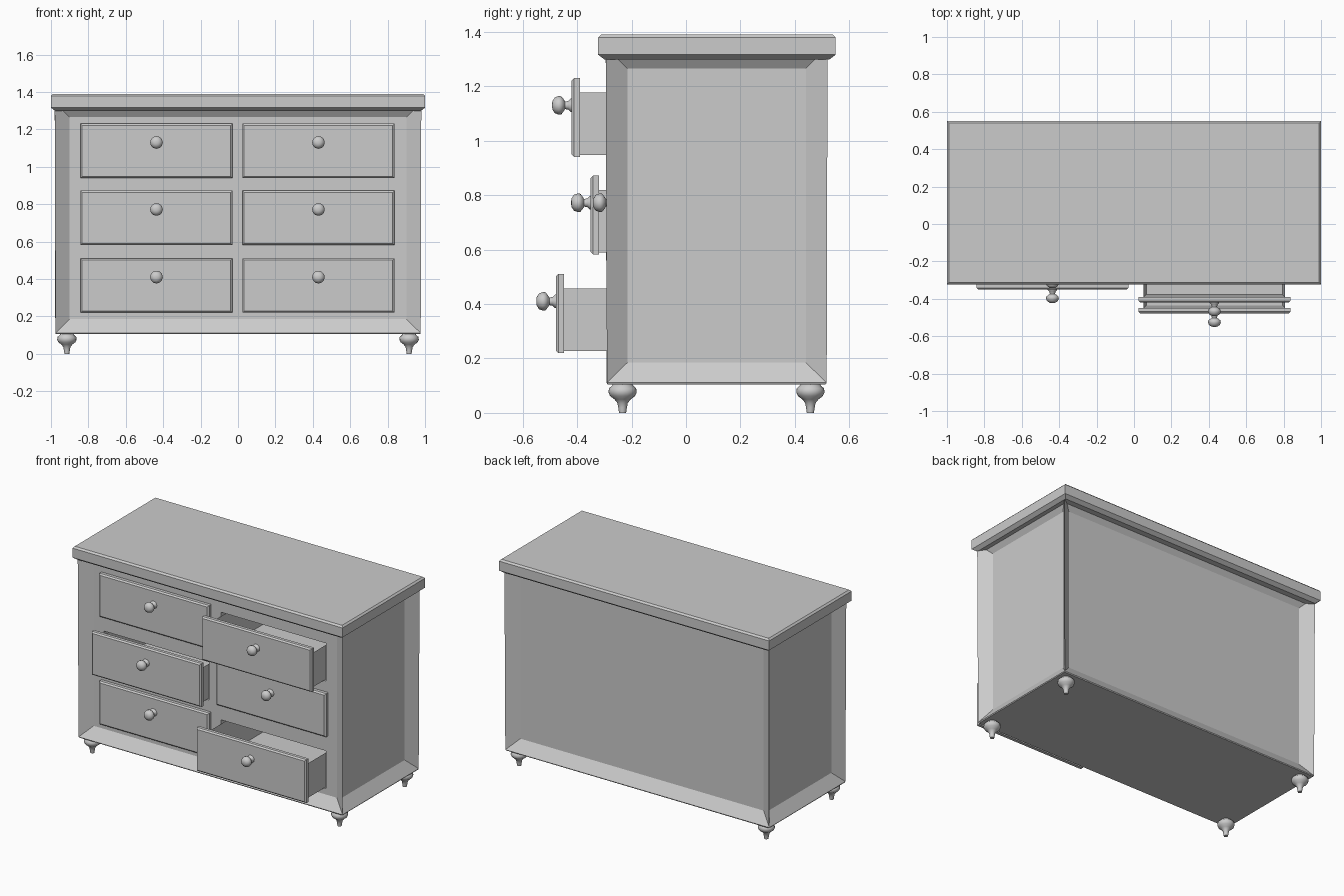
import bpy, bmesh, math
from mathutils import Matrix, Vector

if "Cube" in bpy.data.objects:
    bpy.data.objects.remove(bpy.data.objects["Cube"])


def finish(name, bm, smooth=False):
    bmesh.ops.recalc_face_normals(bm, faces=bm.faces)
    me = bpy.data.meshes.new(name)
    bm.to_mesh(me)
    bm.free()
    ob = bpy.data.objects.new(name, me)
    bpy.context.collection.objects.link(ob)
    if smooth:
        bpy.context.view_layer.objects.active = ob
        bpy.ops.object.select_all(action='DESELECT')
        ob.select_set(True)
        bpy.ops.object.shade_smooth_by_angle(angle=math.radians(50))
    return ob


def add_box(bm, lo, hi):
    lo, hi = Vector(lo), Vector(hi)
    m = Matrix.Translation((lo + hi) / 2) @ Matrix.Diagonal((*(hi - lo), 1))
    verts = bmesh.ops.create_cube(bm, size=1, matrix=m)["verts"]
    return list({f for v in verts for f in v.link_faces})


def chamfer(bm, test, width):
    edges = [e for e in bm.edges if all(test(v.co) for v in e.verts)]
    bmesh.ops.bevel(bm, geom=edges, offset=width, segments=1, affect='EDGES')


def add_lathe(bm, profile, matrix, segs):
    # profile of (radius, height) turned about local z, capped at both ends
    rings = [[bm.verts.new(matrix @ Vector((r * math.cos(2 * math.pi * i / segs),
                                            r * math.sin(2 * math.pi * i / segs), h)))
              for i in range(segs)] for r, h in profile]
    for a, b in zip(rings, rings[1:]):
        for i in range(segs):
            j = (i + 1) % segs
            bm.faces.new((a[i], a[j], b[j], b[i]))
    bm.faces.new(rings[0][::-1])
    bm.faces.new(rings[-1])


ROWS = (("bottom", 0.365), ("middle", 0.727), ("top", 1.085))
# column centre and y of each drawer's outer face, bottom row first
COLS = (("left", -0.436, (-0.27, -0.35, -0.27)),
        ("right", 0.43, (-0.478, -0.27, -0.42)))

# cabinet body with recessed panels on four sides
bm = bmesh.new()
faces = add_box(bm, (-0.98, -0.295, 0.105), (0.98, 0.52, 1.345))
bm.normal_update()
sides = [f for f in faces if abs(f.normal.z) < 0.5]
bmesh.ops.inset_individual(bm, faces=sides, thickness=0.08, depth=-0.055, use_even_offset=True)
chamfer(bm, lambda c: c.z < 0.11, 0.007)
body = finish("cabinet_body", bm)

# drawer openings cut through the front panel
bm = bmesh.new()
for _, z in ROWS:
    for _, x, _ in COLS:
        add_box(bm, (x - 0.388, -0.275, z - 0.141), (x + 0.388, 0.43, z + 0.112))
cutter = finish("drawer_opening_cutter", bm)
cutter.hide_render = True
mod = body.modifiers.new("openings", 'BOOLEAN')
mod.operation, mod.solver, mod.object = 'DIFFERENCE', 'EXACT', cutter
bpy.context.view_layer.objects.active = body
bpy.ops.object.modifier_apply(modifier=mod.name)
bpy.data.objects.remove(cutter)

# table top: stacked rectangles (inset from the full outline, height)
bm = bmesh.new()
loops = []
for d, z in ((0.024, 1.298), (0.0, 1.316), (0.0, 1.379), (0.011, 1.39)):
    loops.append([bm.verts.new((sx * (1 - d), y, z)) for sx, y in
                  ((-1, -0.323 + d), (1, -0.323 + d), (1, 0.55 - d), (-1, 0.55 - d))])
for a, b in zip(loops, loops[1:]):
    for i in range(4):
        j = (i + 1) % 4
        bm.faces.new((a[i], a[j], b[j], b[i]))
bm.faces.new(loops[0][::-1])
bm.faces.new(loops[-1])
finish("table_top", bm)

# turned feet
FOOT = ((0.013, 0), (0.016, 0.02), (0.019, 0.036), (0.03, 0.05), (0.046, 0.062),
        (0.052, 0.076), (0.05, 0.09), (0.038, 0.101), (0.03, 0.112))
for side, x in (("left", -0.915), ("right", 0.915)):
    for end, y in (("front", -0.233), ("back", 0.457)):
        bm = bmesh.new()
        add_lathe(bm, FOOT, Matrix.Translation((x, y, 0)), 16)
        finish(f"{end}_{side}_foot", bm, True)

# drawers: chamfered front, hollow box, turned knob
KNOB = ((0.026, -0.005), (0.025, 0.003), (0.016, 0.012), (0.014, 0.024), (0.023, 0.03),
        (0.033, 0.038), (0.034, 0.048), (0.029, 0.062), (0.015, 0.071), (0.004, 0.072))
for col, x, outs in COLS:
    for (row, z), y in zip(ROWS, outs):
        name = f"{row}_{col}_drawer"
        bm = bmesh.new()
        add_box(bm, (x - 0.406, y, z - 0.145), (x + 0.406, y + 0.03, z + 0.145))
        chamfer(bm, lambda c: c.y < y + 0.01, 0.009)
        finish(name + "_front", bm)

        bm = bmesh.new()
        faces = add_box(bm, (x - 0.378, y + 0.029, z - 0.138), (x + 0.378, y + 0.66, z + 0.092))
        bm.normal_update()
        rim = [f for f in faces if f.normal.z > 0.5]
        bmesh.ops.inset_individual(bm, faces=rim, thickness=0.02)
        bmesh.ops.translate(bm, verts=rim[0].verts, vec=(0, 0, -0.212))
        finish(name + "_box", bm)

        bm = bmesh.new()
        place = Matrix.Translation((x, y, z + 0.045)) @ Matrix.Rotation(math.pi / 2, 4, 'X')
        add_lathe(bm, KNOB, place, 12)
        finish(name + "_knob", bm, True)
